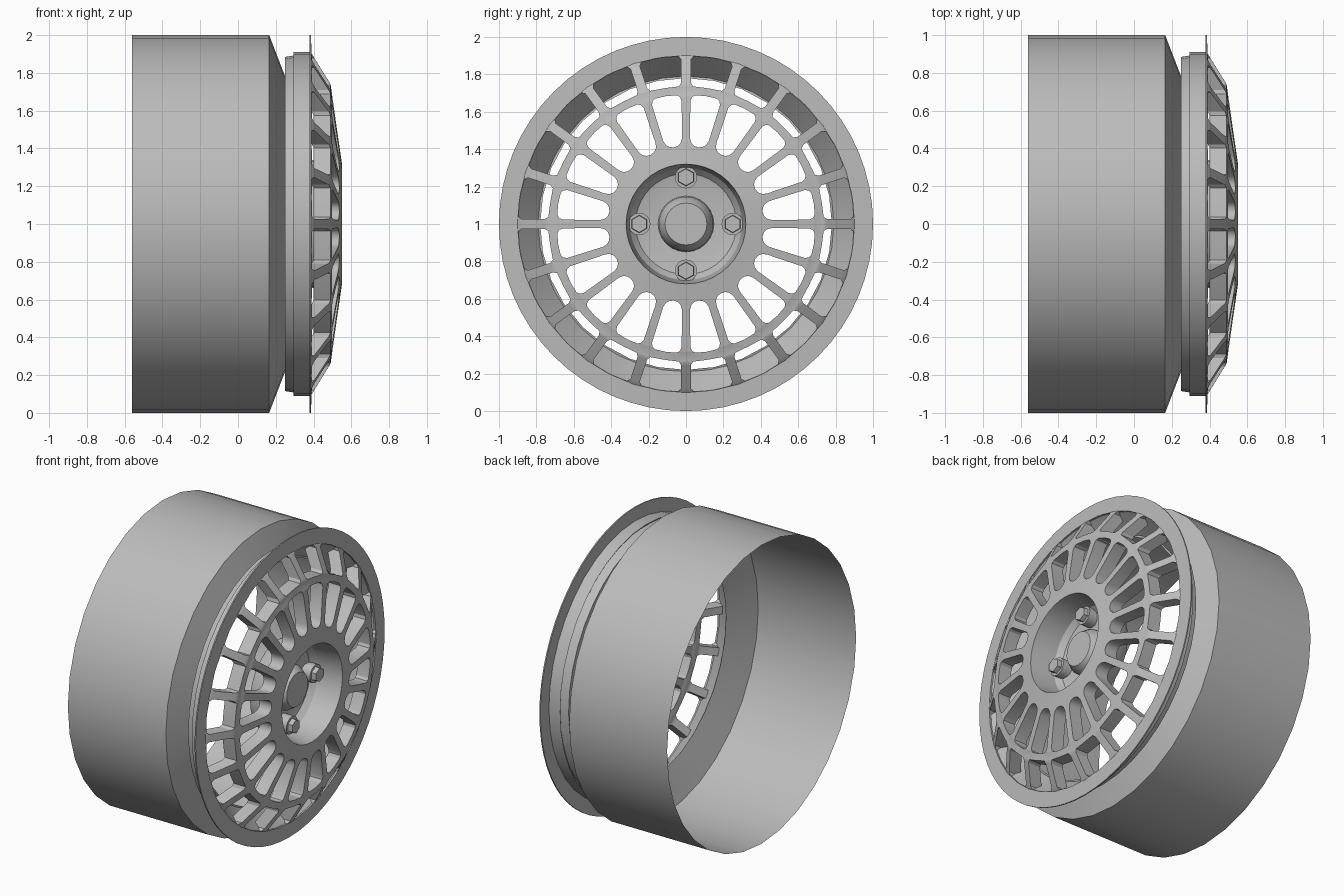
import bpy, bmesh, math
from mathutils import Matrix, Vector

cube = bpy.data.objects.get("Cube")
if cube:
    bpy.data.objects.remove(cube)

metal = bpy.data.materials.new("grey_metal")
metal.use_nodes = True
GREY = (0.5, 0.5, 0.5, 1)
metal.diffuse_color = GREY
metal.node_tree.nodes["Principled BSDF"].inputs["Base Color"].default_value = GREY

SPOKES = 20
HALF = math.pi / SPOKES


def finish(name, bm, angle=30):
    """Turn a bmesh into a grey object standing on the ground."""
    bmesh.ops.remove_doubles(bm, verts=bm.verts, dist=0.0002)
    bmesh.ops.recalc_face_normals(bm, faces=bm.faces)
    mesh = bpy.data.meshes.new(name)
    bm.to_mesh(mesh)
    bm.free()
    mesh.materials.append(metal)
    obj = bpy.data.objects.new(name, mesh)
    bpy.context.collection.objects.link(obj)
    obj.location.z = 1
    bpy.ops.object.select_all(action='DESELECT')
    obj.select_set(True)
    bpy.context.view_layer.objects.active = obj
    bpy.ops.object.shade_smooth_by_angle(angle=math.radians(angle))
    return obj


def lathe(name, profile, sides, closed=False, offset=(0, 0)):
    """Spin (x, radius) points around the wheel axis."""
    bm = bmesh.new()
    pts = [Vector((x, 0, r)) for x, r in profile]
    verts = [bm.verts.new(p) for p in pts]
    pairs = list(zip(verts, verts[1:]))
    if closed:
        pairs.append((verts[-1], verts[0]))
    edges = [bm.edges.new(p) for p in pairs]
    bmesh.ops.spin(bm, geom=verts + edges, axis=(1, 0, 0), cent=(0, 0, 0),
                   angle=2 * math.pi, steps=sides)
    bmesh.ops.translate(bm, verts=bm.verts, vec=(0, *offset))
    return finish(name, bm)


def face_x(r):
    """Front surface of the spoke lattice at a radius."""
    if r < 0.74:
        return 0.55 - 0.06 * (r - 0.32) / 0.42
    return 0.49 - 0.105 * (r - 0.74) / 0.17


# Open barrel with a tapered shoulder
lathe("barrel", [(-0.56, 1), (0.165, 1), (0.25, 0.78)], 32)

# Dish ring behind the lip, and the thin flat lip
lathe("dish_ring", [(0.25, 0.885), (0.38, 0.905), (0.38, 0.9), (0.25, 0.79)], 40, True)
lathe("outer_lip", [(0.378, 0.9), (0.378, 1), (0.386, 1), (0.39, 0.9)], 64, True)

# Spoke lattice: (radius, half width of the opening between two spokes)
rows = [(0.32, 0), (0.415, 0), (0.42, 0.022), (0.435, 0.04), (0.46, 0.051),
        (0.66, 0.08), (0.68, 0.074), (0.69, 0.058), (0.692, 0),
        (0.735, 0), (0.737, 0.078), (0.755, 0.092),
        (0.88, 0.112), (0.897, 0.1), (0.902, 0), (0.91, 0)]
bm = bmesh.new()
for i in range(SPOKES):
    for side in (-1, 1):
        strip = []
        for r, half_width in rows:
            edge = side * (HALF - math.asin(half_width / r))
            strip.append([bm.verts.new(Matrix.Rotation(2 * HALF * i + a, 3, 'X')
                                       @ Vector((face_x(r), 0, r))) for a in (0, edge)])
        for (a, b), (c, d) in zip(strip, strip[1:]):
            bm.faces.new((a, b, d, c) if side < 0 else (a, c, d, b))
bmesh.ops.remove_doubles(bm, verts=bm.verts, dist=0.0002)
back = bmesh.ops.extrude_face_region(bm, geom=bm.faces[:], use_keep_orig=True)
moved = [v for v in back["geom"] if isinstance(v, bmesh.types.BMVert)]
bmesh.ops.translate(bm, verts=moved, vec=(-0.09, 0, 0))
finish("spoke_lattice", bm)

# Deep hub bowl
lathe("hub_bowl", [(0.55, 0.32), (0.38, 0.3), (0.345, 0.27), (0.33, 0.2), (0.33, 0),
                   (0.3, 0), (0.3, 0.3), (0.36, 0.335), (0.5, 0.345)], 40)

# Centre cap with a sloped side
lathe("centre_cap", [(0.32, 0.15), (0.39, 0.145), (0.44, 0.112), (0.44, 0)], 24)

# Four wheel bolts, each a round collar with a hexagonal head
for i in range(4):
    a = i * math.pi / 2
    spot = (0.25 * math.cos(a), 0.25 * math.sin(a))
    lathe(f"bolt_collar_{i + 1}", [(0.32, 0.06), (0.4, 0.06), (0.4, 0)], 16, offset=spot)
    lathe(f"bolt_head_{i + 1}", [(0.4, 0.048), (0.43, 0.045), (0.43, 0)], 6, offset=spot)
